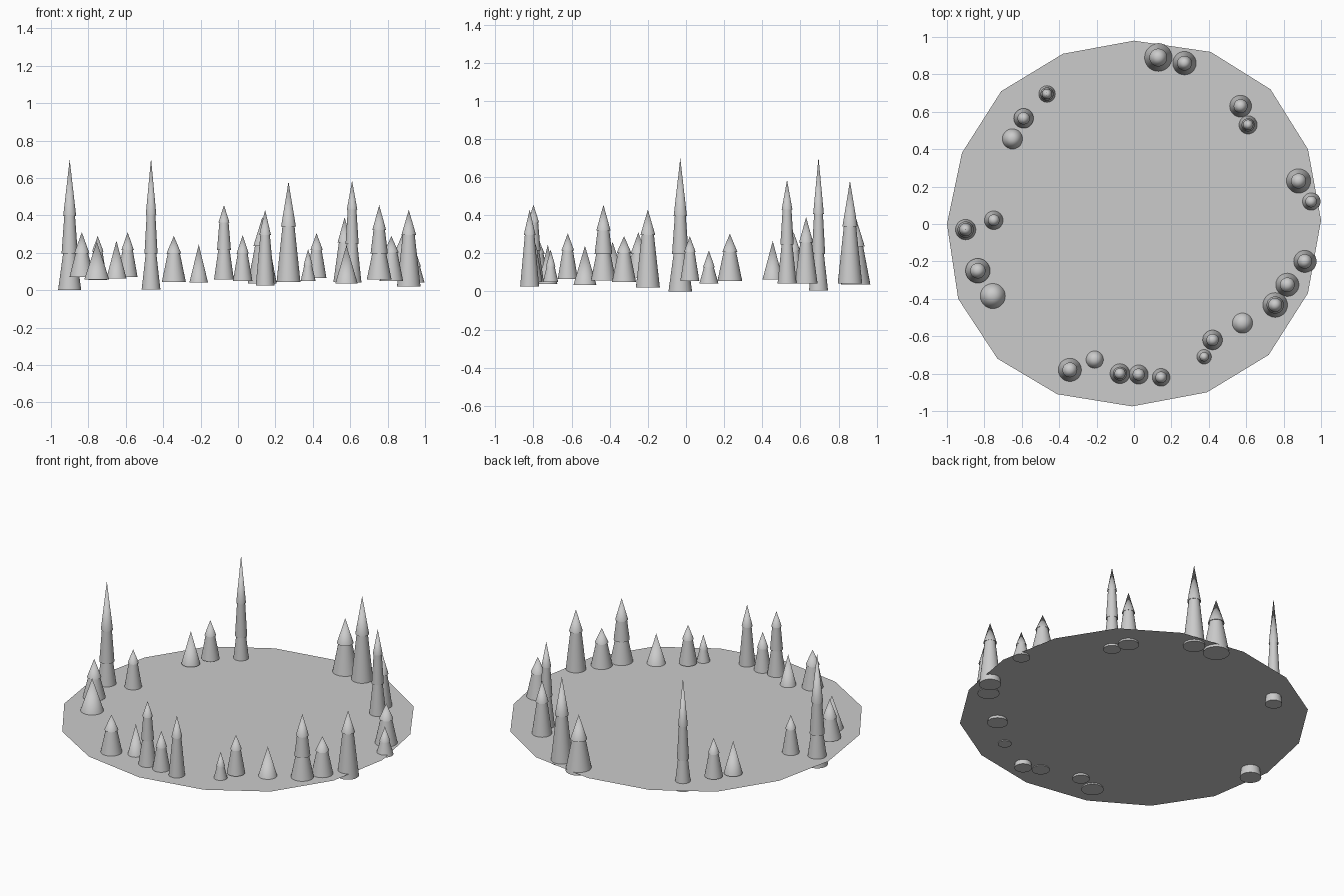
import bpy, bmesh, math

grey = bpy.data.materials.new("plain grey")
grey.diffuse_color = (0.6, 0.6, 0.6, 1)


def add_object(name, bm):
    mesh = bpy.data.meshes.new(name)
    bm.to_mesh(mesh)
    bm.free()
    mesh.materials.append(grey)
    ob = bpy.data.objects.new(name, mesh)
    bpy.context.collection.objects.link(ob)
    return ob


# Ground: one flat, slightly irregular 16-sided sheet
outline = [(1.0, .02), (.93, .40), (.73, .72), (.41, .92), (0, .98), (-.38, .91),
           (-.71, .71), (-.92, .38), (-1.0, 0), (-.94, -.40), (-.73, -.72),
           (-.41, -.91), (-.01, -.975), (.39, -.90), (.72, -.70), (.93, -.37)]
bm = bmesh.new()
bm.faces.new([bm.verts.new((x, y, .055)) for x, y in outline])
add_object("ground", bm)


# Tree: a revolved profile of stacked tapering tiers
def tree(name, x, y, r, base, breaks, top, sides=28):
    n = len(breaks)
    profile = [(r, base)]
    widths = {0: [], 1: [(.50, .62)], 2: [(.56, .70), (.46, .56)]}[n]
    for z, (inner, outer) in zip(breaks, widths):
        profile += [(r * inner, z), (r * outer, z - .004)]
    bm = bmesh.new()
    rings = []
    for rad, z in profile:
        rings.append([bm.verts.new((x + rad * math.cos(math.tau * i / sides),
                                    y + rad * math.sin(math.tau * i / sides), z))
                      for i in range(sides)])
    bm.faces.new(rings[0][::-1])
    for a, b in zip(rings, rings[1:]):
        for i in range(sides):
            j = (i + 1) % sides
            bm.faces.new((a[i], a[j], b[j], b[i]))
    tip = bm.verts.new((x, y, top))
    for i in range(sides):
        bm.faces.new((rings[-1][i], rings[-1][(i + 1) % sides], tip))
    ob = add_object(name, bm)
    bpy.ops.object.select_all(action='DESELECT')
    ob.select_set(True)
    bpy.context.view_layer.objects.active = ob
    bpy.ops.object.shade_smooth_by_angle(angle=math.radians(40))


# x, y, base radius, base height, tier breaks, tip height
trees = [
    (.13, .89, .077, .037, [.24], .39),
    (.27, .86, .064, .043, [.345], .58),
    (.57, .63, .060, .043, [.26], .39),
    (.61, .53, .050, .042, [.25, .435], .585),
    (.88, .23, .065, .055, [.21], .303),
    (.947, .12, .050, .042, [.13], .215),
    (.913, -.20, .063, .02, [.30], .43),
    (.82, -.325, .063, .05, [.205], .29),
    (.755, -.433, .066, .058, [.20, .325], .455),
    (.58, -.53, .060, .035, [], .24),
    (.42, -.62, .053, .065, [.22], .305),
    (.375, -.71, .040, .05, [.135], .22),
    (.145, -.82, .050, .025, [.30], .43),
    (.025, -.805, .052, .05, [.20], .295),
    (-.075, -.80, .053, .058, [.22, .365], .455),
    (-.21, -.725, .050, .04, [], .245),
    (-.343, -.78, .064, .045, [.20], .29),
    (-.755, -.385, .067, .057, [], .26),
    (-.835, -.25, .066, .07, [.20], .31),
    (-.90, -.03, .062, 0, [.20, .40], .70),
    (-.75, .02, .050, .055, [.21], .29),
    (-.65, .455, .054, .062, [], .265),
    (-.59, .565, .053, .07, [.22], .31),
    (-.465, .695, .050, .005, [.20, .41], .705),
]
for k, t in enumerate(trees, 1):
    tree(f"tree_{k:02d}", *t)
